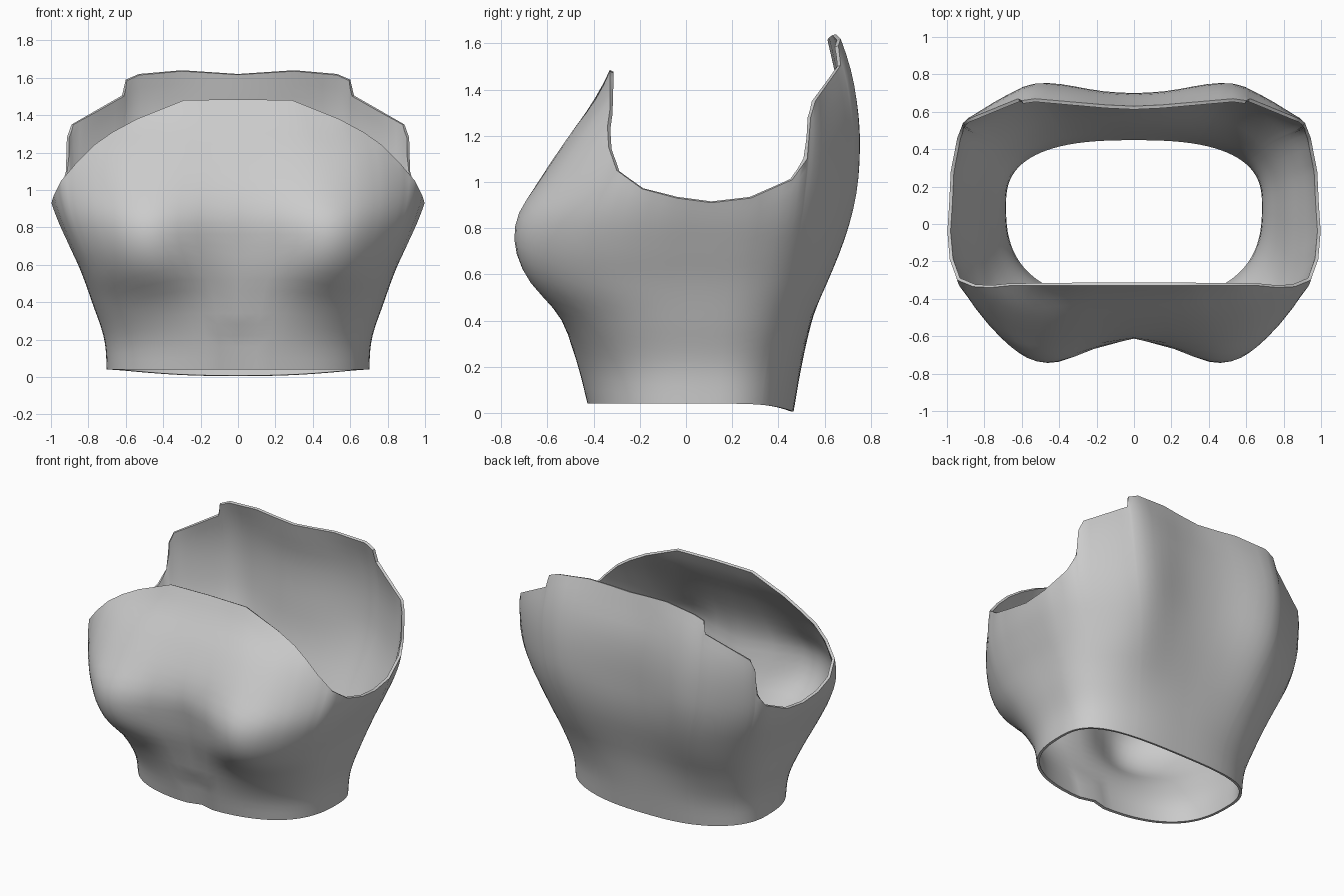
import bpy, math

if "Cube" in bpy.data.objects:
    bpy.data.objects.remove(bpy.data.objects["Cube"])

YC = 0.1   # depth at which every cross-section is widest
# height, half width, front y, front squareness, bust bump, back y, back squareness, shoulder-blade bump
LEVELS = [
    (0.00, .700, -.42, 2.6, .00, .465, 2.6, .00),
    (0.20, .715, -.47, 2.6, .00, .500, 2.6, .00),
    (0.40, .780, -.52, 2.8, .05, .545, 2.7, .02),
    (0.57, .840, -.55, 3.2, .16, .600, 2.9, .04),
    (0.71, .900, -.57, 3.5, .19, .645, 3.0, .05),
    (0.85, .955, -.60, 3.4, .15, .675, 3.2, .06),
    (1.00, .990, -.59, 3.1, .07, .690, 3.4, .07),
    (1.20, .990, -.50, 2.9, .02, .700, 3.6, .065),
    (1.36, .980, -.40, 2.5, .00, .690, 3.6, .06),
    (1.50, .960, -.33, 2.4, .00, .660, 3.5, .06),
    (1.64, .950, -.30, 2.4, .00, .630, 3.5, .04)]
# upper hem, from front centre over the armhole to back centre
HEM = [(0, -.33, 1.485), (.29, -.33, 1.48), (.54, -.33, 1.38), (.67, -.33, 1.31),
       (.77, -.34, 1.24), (.86, -.335, 1.15), (.945, -.30, 1.05), (.985, -.19, .97),
       (.998, -.04, .93), (.988, .11, .91), (.98, .28, .93), (.945, .46, 1.01),
       (.92, .525, 1.10), (.915, .54, 1.28), (.89, .56, 1.35), (.62, .67, 1.505),
       (.60, .66, 1.59), (.53, .67, 1.62), (.30, .65, 1.64), (.15, .637, 1.63), (0, .63, 1.62)]


def level(z):
    """Smoothly interpolated cross-section values at height z."""
    z = min(max(z, 0), LEVELS[-1][0])
    i = max(k for k in range(len(LEVELS) - 1) if LEVELS[k][0] <= z)
    p, q = LEVELS[i], LEVELS[i + 1]
    o, r = LEVELS[max(i - 1, 0)], LEVELS[min(i + 2, len(LEVELS) - 1)]
    h = q[0] - p[0]
    t = (z - p[0]) / h
    out = []
    for k in range(1, 8):
        m0 = (q[k] - o[k]) / (q[0] - o[0]) * h
        m1 = (r[k] - p[k]) / (r[0] - p[0]) * h
        out.append((2*t**3 - 3*t*t + 1) * p[k] + (t**3 - 2*t*t + t) * m0
                   + (3*t*t - 2*t**3) * q[k] + (t**3 - t*t) * m1)
    return out


def surface(a, z):
    """Point on the body; a runs from 0 (front) to pi (back)."""
    w, yf, nf, bust, yb, nb, blade = level(z)
    c, s = math.cos(a), max(math.sin(a), 0)
    n = nf if c > 0 else nb
    x = w * s ** (2 / n)
    k = abs(c) ** (2 / n)
    if c > 0:
        y = YC + (yf - YC) * k - bust * math.exp(-((x - .5) / .32) ** 2) * min(1, 2 * k)
        if z < .27:   # small centre pleat above the lower hem
            y += .03 * math.exp(-(x / .06) ** 2)
    else:
        y = YC + (yb - YC) * k + blade * math.exp(-((x - .5) / .25) ** 2) * min(1, 2 * k)
    return x, y, z


def hem_angle(x, y, z):
    w, yf, nf, _, yb, nb, _ = level(z)
    n, d = (nf, yf - YC) if y < YC else (nb, yb - YC)
    u, v = (x / w) ** (n / 2), abs((y - YC) / d) ** (n / 2)
    return math.atan2(u, v if y < YC else -v)


# columns: angle plus the hem point each one must reach
angles = []
for p in HEM:
    a = hem_angle(*p)
    angles.append(max(a, angles[-1] + .025) if angles else 0.0)
angles[-1] = math.pi
for i in range(len(angles) - 2, -1, -1):
    angles[i] = min(angles[i], angles[i + 1] - .025)
angles[0] = 0.0
columns = []
for i in range(len(HEM) - 1):
    steps = max(2, math.ceil((angles[i + 1] - angles[i]) / .08))
    for j in range(steps):
        t = j / steps
        columns.append((angles[i] + (angles[i + 1] - angles[i]) * t,
                        [p + (q - p) * t for p, q in zip(HEM[i], HEM[i + 1])]))
columns.append((math.pi, HEM[-1]))

ROWS = 24
verts, faces = [], []
for a, hem in columns:
    z0 = .04 - .035 * max(0, -math.cos(a)) ** 3
    end = surface(a, hem[2])
    for r in range(ROWS + 1):
        t = r / ROWS
        p = surface(a, z0 + (hem[2] - z0) * t)
        verts.append([p[k] + (hem[k] - end[k]) * t ** 4 for k in range(3)])
for c in range(len(columns) - 1):
    for r in range(ROWS):
        b = c * (ROWS + 1) + r
        faces.append((b, b + ROWS + 1, b + ROWS + 2, b + 1))

# the garment: mirrored half shell with a thin wall
mesh = bpy.data.meshes.new("bodice")
mesh.from_pydata(verts, [], faces)
bodice = bpy.data.objects.new("bodice", mesh)
bpy.context.collection.objects.link(bodice)
bpy.context.view_layer.objects.active = bodice
bodice.select_set(True)
mirror = bodice.modifiers.new("mirror", 'MIRROR')
mirror.use_clip = True
wall = bodice.modifiers.new("wall", 'SOLIDIFY')
wall.thickness = .018
wall.offset = -1
for m in ("mirror", "wall"):
    bpy.ops.object.modifier_apply(modifier=m)
bpy.ops.object.shade_smooth_by_angle(angle=math.radians(50))

grey = bpy.data.materials.new("plain grey cloth")
grey.diffuse_color = (.6, .6, .6, 1)
grey.use_nodes = True
grey.node_tree.nodes["Principled BSDF"].inputs["Base Color"].default_value = grey.diffuse_color
bodice.data.materials.append(grey)
